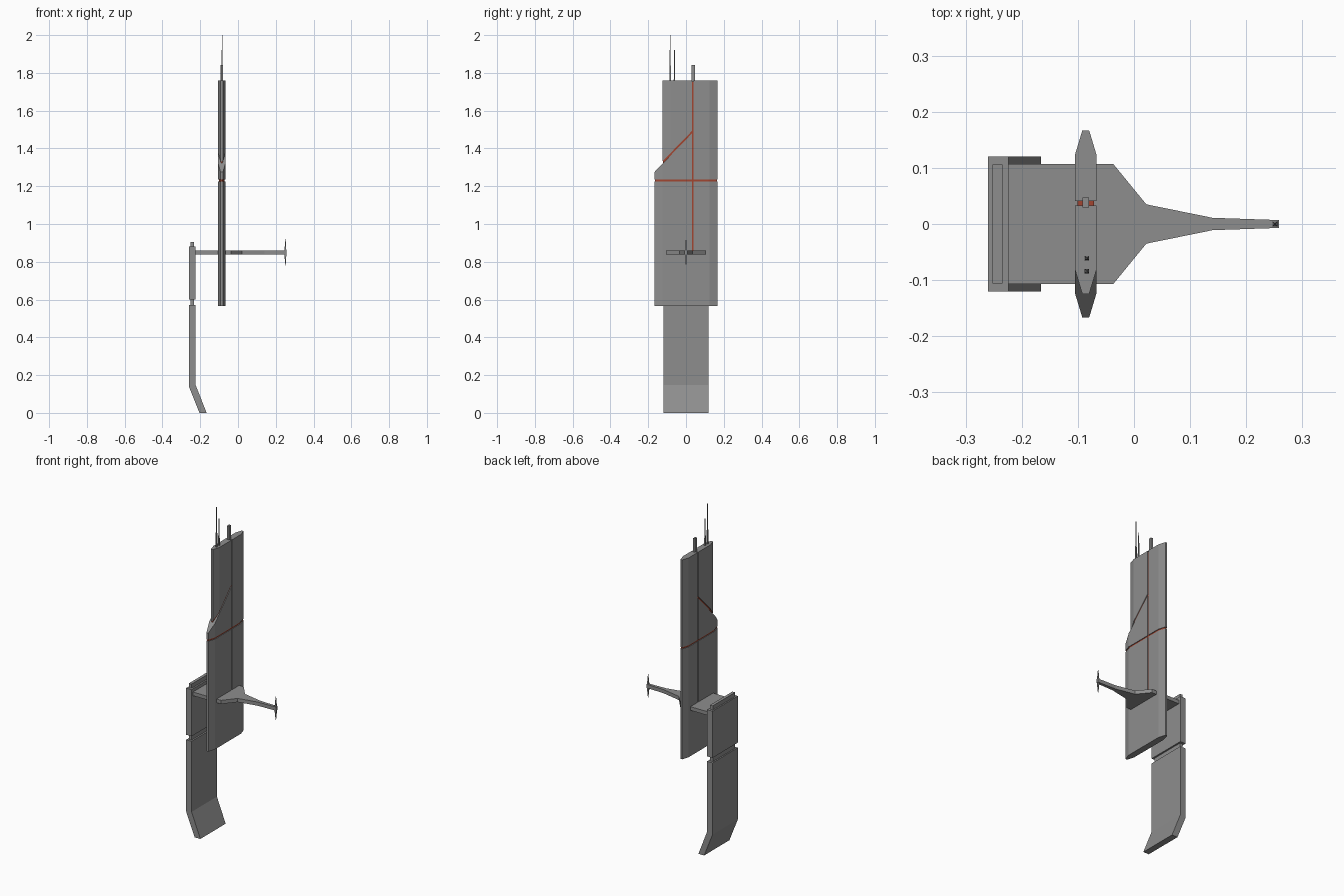
import bpy, bmesh
from mathutils import Vector

if "Cube" in bpy.data.objects:
    bpy.data.objects.remove(bpy.data.objects["Cube"])


def material(name, rgb):
    m = bpy.data.materials.new(name)
    m.diffuse_color = (*rgb, 1)
    m.use_nodes = True
    m.node_tree.nodes["Principled BSDF"].inputs["Base Color"].default_value = m.diffuse_color
    return m


GREY = material("hull grey", (0.27, 0.27, 0.27))
RED = material("seam red", (0.36, 0.06, 0.03))


def finish(name, bm, mat):
    bmesh.ops.recalc_face_normals(bm, faces=bm.faces)
    me = bpy.data.meshes.new(name)
    bm.to_mesh(me)
    bm.free()
    me.materials.append(mat)
    ob = bpy.data.objects.new(name, me)
    bpy.context.collection.objects.link(ob)
    return ob


def prism(name, outline, direction, mat=GREY, cuts=()):
    """Extrude a closed outline; each cut (point, normal) removes the normal's side."""
    bm = bmesh.new()
    face = bm.faces.new([bm.verts.new(p) for p in outline])
    ext = bmesh.ops.extrude_face_region(bm, geom=[face], use_keep_orig=True)
    moved = [v for v in ext["geom"] if isinstance(v, bmesh.types.BMVert)]
    bmesh.ops.translate(bm, verts=moved, vec=Vector(direction))
    for co, no in cuts:
        r = bmesh.ops.bisect_plane(bm, geom=bm.verts[:] + bm.edges[:] + bm.faces[:],
                                   plane_co=co, plane_no=no, clear_outer=True)
        edges = [e for e in r["geom_cut"] if isinstance(e, bmesh.types.BMEdge)]
        if edges:
            bmesh.ops.edgeloop_fill(bm, edges=edges)
    return finish(name, bm, mat)


def box(name, x0, x1, y0, y1, z0, z1, mat=GREY):
    return prism(name, [(x0, y0, z0), (x1, y0, z0), (x1, y1, z0), (x0, y1, z0)],
                 (0, 0, z1 - z0), mat)


def spike(name, x, y, rings):
    """Square rod through (z, half width) rings."""
    bm = bmesh.new()
    loops = [[bm.verts.new((x + sx * r, y + sy * r, z))
              for sx, sy in ((-1, -1), (1, -1), (1, 1), (-1, 1))] for z, r in rings]
    for a, b in zip(loops, loops[1:]):
        for i in range(4):
            bm.faces.new((a[i], a[(i + 1) % 4], b[(i + 1) % 4], b[i]))
    bm.faces.new(loops[0])
    bm.faces.new(loops[-1])
    return finish(name, bm, GREY)


# Tower blade: long hexagonal section split into panels over a red core
BX = -0.086


def blade(name, front, z0, z1, mat=GREY, cuts=(), inset=0.0):
    w, t, b = 0.019 - inset, 0.006 - inset * 0.5, 0.167 - inset
    f = front + inset
    pts = [(-t, f), (t, f), (w, f + 0.043), (w, b - 0.043), (t, b), (-t, b),
           (-w, b - 0.043), (-w, f + 0.043)]
    return prism(name, [(BX + x, y, z0) for x, y in pts], (0, 0, z1 - z0), mat, cuts)


FULL, STEP = -0.167, -0.125
FRONT_HALF = ((0, 0.033, 0), (0, 1, 0))
BACK_HALF = ((0, 0.041, 0), (0, -1, 0))
BELOW_DIAGONAL = ((0, -0.165, 1.277), (0, -1.03, 1))
ABOVE_DIAGONAL = ((0, -0.165, 1.290), (0, 1.03, -1))
blade("blade_base", FULL, 0.565, 0.855)
blade("lower_front_panel", FULL, 0.855, 1.226, cuts=[FRONT_HALF])
blade("lower_back_panel", FULL, 0.855, 1.226, cuts=[BACK_HALF])
blade("middle_front_panel", FULL, 1.236, 1.76, cuts=[FRONT_HALF, BELOW_DIAGONAL])
blade("upper_front_panel", STEP, 1.236, 1.76, cuts=[FRONT_HALF, ABOVE_DIAGONAL])
blade("upper_back_panel", FULL, 1.236, 1.76, cuts=[BACK_HALF])
blade("lower_seam_core", FULL, 0.7, 1.26, RED, inset=0.004)
blade("upper_seam_core", STEP, 1.2, 1.755, RED, inset=0.004)

# Masts on top of the blade
box("top_post", BX - 0.006, BX + 0.006, 0.029, 0.047, 1.74, 1.842)
spike("tall_mast", -0.084, -0.084, [(1.75, 0.004), (1.83, 0.004), (1.85, 0.0025), (2.0, 0.0015)])
spike("short_mast", -0.084, -0.061, [(1.75, 0.004), (1.80, 0.0035), (1.82, 0.0025), (1.92, 0.0015)])

# Deck with a long tapering nose
side = [(-0.24, 0.107), (-0.037, 0.107), (0.022, 0.035), (0.14, 0.011), (0.258, 0.007)]
deck = [(x, -y, 0.839) for x, y in side] + [(x, y, 0.839) for x, y in reversed(side)]
prism("deck", deck, (0, 0, 0.022))
spike("nose_spike", 0.251, 0, [(0.78, 0.001), (0.83, 0.0045), (0.865, 0.0045), (0.92, 0.001)])

# Rear slab with neck, cap and bent foot
box("rear_upper_slab", -0.26, -0.224, -0.12, 0.12, 0.60, 0.88)
box("rear_core", -0.252, -0.234, -0.106, 0.106, 0.55, 0.905)
profile = [(-0.26, 0.57), (-0.224, 0.57), (-0.224, 0.147), (-0.166, 0), (-0.204, 0), (-0.26, 0.14)]
prism("rear_lower_slab", [(x, -0.12, z) for x, z in profile], (0, 0.24, 0))
